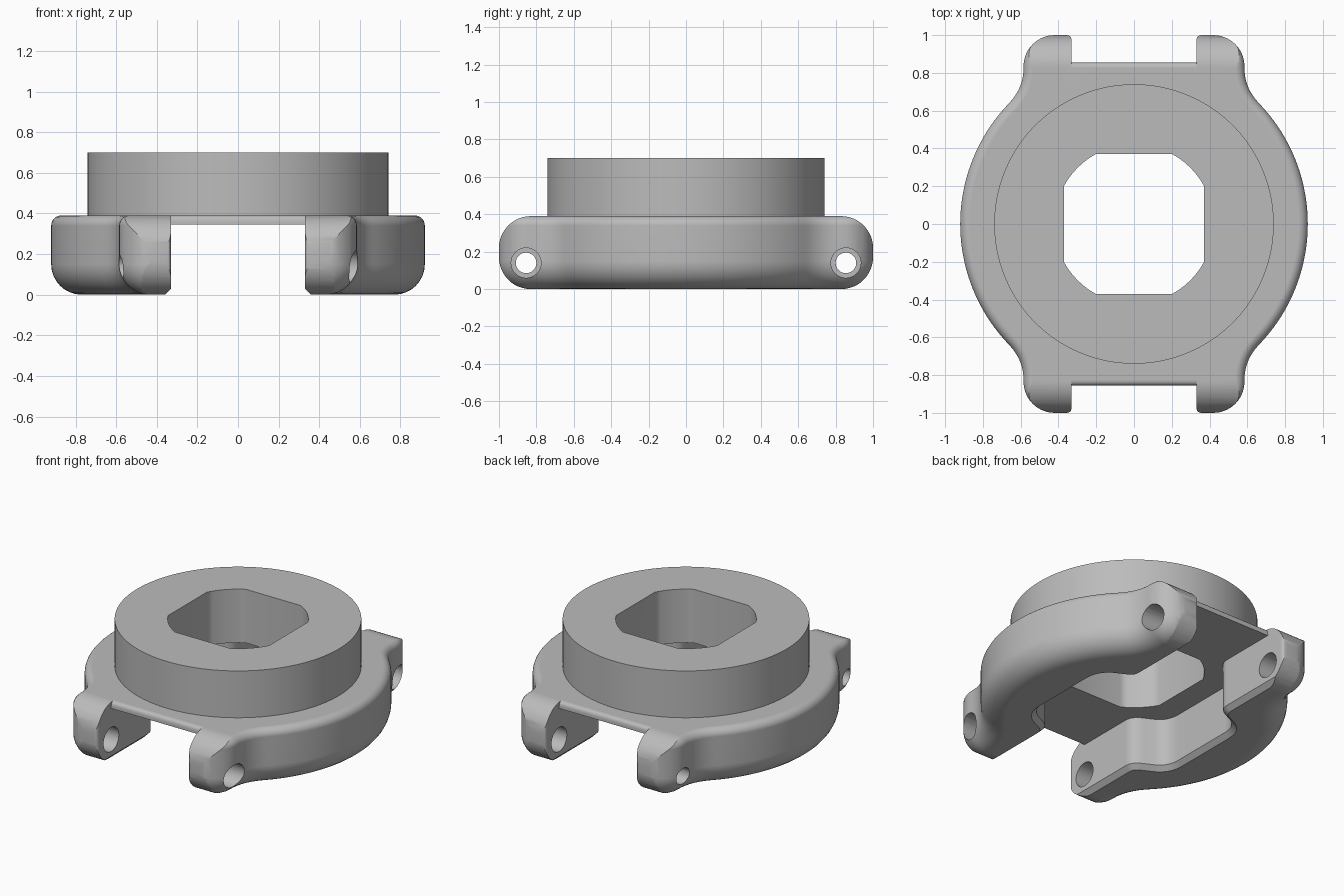
import bpy, bmesh
from math import sin, cos, pi, radians
from mathutils import Vector, Matrix

cube = bpy.data.objects.get("Cube")
if cube:
    bpy.data.objects.remove(cube, do_unlink=True)

grey = bpy.data.materials.new("plain grey")
grey.use_nodes = True
grey.diffuse_color = (0.5, 0.5, 0.5, 1)
grey.node_tree.nodes["Principled BSDF"].inputs["Base Color"].default_value = (0.5, 0.5, 0.5, 1)


def arc(cx, cy, r, a0, a1, n):
    """Points along an arc, angles in degrees."""
    angles = [radians(a0 + (a1 - a0) * i / n) for i in range(n + 1)]
    return [Vector((cx + r * cos(a), cy + r * sin(a))) for a in angles]


def bezier(a, b, c, n):
    """Points along a quadratic curve, used for fillets."""
    a, b, c = Vector(a), Vector(b), Vector(c)
    return [a * (1 - t) ** 2 + b * 2 * t * (1 - t) + c * t * t
            for t in (i / n for i in range(n + 1))]


def four_way(quarter):
    """Mirror a quarter outline (from +x axis round to +y axis) into a loop."""
    half = quarter + [Vector((-p.x, p.y)) for p in reversed(quarter)]
    loop = []
    for p in half + [-p for p in half]:
        if not loop or (p - loop[-1]).length > 1e-4:
            loop.append(p)
    if (loop[0] - loop[-1]).length < 1e-4:
        loop.pop()
    return loop


def inset(loop, d):
    """Offset a counter-clockwise loop inwards by d."""
    out = []
    for i, p in enumerate(loop):
        a = (p - loop[i - 1]).normalized()
        b = (loop[(i + 1) % len(loop)] - p).normalized()
        na, nb = Vector((-a.y, a.x)), Vector((-b.y, b.x))
        out.append(p + (na + nb) * (d / (1 + na.dot(nb))))
    return out


def loft(name, loop, layers, turn=None):
    """Stack inset copies of a loop; layers are (height, inset) pairs."""
    bm = bmesh.new()
    rings = [[bm.verts.new((p.x, p.y, z)) for p in inset(loop, d)] for z, d in layers]
    n = len(loop)
    for low, high in zip(rings, rings[1:]):
        for i in range(n):
            j = (i + 1) % n
            bm.faces.new((low[i], low[j], high[j], high[i]))
    bm.faces.new(rings[0][::-1])
    bm.faces.new(rings[-1])
    if turn:
        bm.transform(turn)
    bmesh.ops.recalc_face_normals(bm, faces=bm.faces)
    mesh = bpy.data.meshes.new(name)
    bm.to_mesh(mesh)
    bm.free()
    obj = bpy.data.objects.new(name, mesh)
    bpy.context.collection.objects.link(obj)
    obj.data.materials.append(grey)
    return obj


def boolean(obj, cutter, operation="DIFFERENCE", keep=False):
    mod = obj.modifiers.new("cut", "BOOLEAN")
    mod.operation, mod.object, mod.solver = operation, cutter, "EXACT"
    cutter.hide_render = True
    bpy.context.view_layer.objects.active = obj
    bpy.ops.object.modifier_apply(modifier=mod.name)
    if not keep:
        bpy.data.objects.remove(cutter, do_unlink=True)


def finish(obj):
    bpy.ops.object.select_all(action="DESELECT")
    obj.select_set(True)
    bpy.context.view_layer.objects.active = obj
    bpy.ops.object.shade_smooth_by_angle(angle=radians(32))
    mod = obj.modifiers.new("even shading", "WEIGHTED_NORMAL")
    mod.keep_sharp = True


# Turns an outline's (x, y, z) into (y, z, x), so it is extruded along x
ALONG_X = Matrix(((0, 0, 1, 0), (1, 0, 0, 0), (0, 1, 0, 0), (0, 0, 0, 1)))
HEIGHT, CEILING, SLOT = 0.39, 0.345, 0.33

# Body: round case with four lugs, softly rounded below and lightly above
neck = Vector((0.92 * cos(radians(44)), 0.92 * sin(radians(44))))
outline = four_way(arc(0, 0, 0.92, 0, 44, 22)
                   + bezier(neck, (0.585, 0.719), (0.585, 0.825), 8)
                   + arc(0.42, 0.835, 0.165, 0, 90, 10))
steps = [i / 8 * pi / 2 for i in range(9)]
layers = [(0.15 * (1 - cos(a)), 0.15 * (1 - sin(a))) for a in steps]
layers += [(HEIGHT - 0.05 * (1 - sin(a)), 0.05 * (1 - cos(a))) for a in steps]
body = loft("case_body", outline, layers)

# Round the lug ends seen from the side
mid = HEIGHT / 2
side = four_way([Vector((1, 0))] + arc(0.83, mid - 0.17, 0.17, 0, 90, 12))
side = [p + Vector((0, mid)) for p in side]
boolean(body, loft("side_trim", side, [(-1.1, 0), (1.1, 0)], ALONG_X), "INTERSECT")

# Underside channel, widened in the middle, with softened lower rims
channel = four_way([Vector((0.53, 0))]
                   + bezier((0.53, 0.22), (0.53, 0.31), (0.46, 0.35), 5)
                   + bezier((0.40, 0.38), (SLOT, 0.41), (SLOT, 0.47), 5)
                   + bezier((SLOT, 0.97), (SLOT, 1.0), (0.36, 1.0), 5)
                   + [Vector((0.36, 1.1))])
rim = [(0.03 * (1 - cos(a)), -0.03 * (1 - cos(pi / 2 - a))) for a in steps]
rim = [(0.03 * sin(a), -0.03 * (1 - cos(pi / 2 - a))) for a in steps]
boolean(body, loft("channel_cut", channel, [(-0.1, -0.03)] + rim + [(CEILING, 0)]))

# Gaps between the lugs, leaving a rounded lip on the top plate
for s in (1, -1):
    lip = [Vector((0.855, 0.2)), Vector((1.1, 0.2)), Vector((1.1, 0.5)), Vector((0.825, 0.5))]
    lip += bezier((0.825, HEIGHT), (0.855, HEIGHT), (0.855, 0.36), 5)
    lip = [Vector((p.x * s, p.y)) for p in lip][::s]
    boolean(body, loft("lug_gap_cut", lip, [(-SLOT, 0), (SLOT, 0)], ALONG_X))

# Pin holes: wide through one side, counterbored from inside on the other
for y in (0.855, -0.855):
    for r, x0, x1 in ((0.08, 0.2, 0.9), (0.08, -0.47, -0.2), (0.055, -0.9, -0.4)):
        circle = arc(y, 0.14, r, 0, 360, 32)[:-1]
        boolean(body, loft("pin_hole_cut", circle, [(x0, 0), (x1, 0)], ALONG_X))

# Raised ring on top
ring = loft("raised_ring", arc(0, 0, 0.74, 0, 360, 128)[:-1], [(HEIGHT, 0), (0.7, 0)])

# Central opening: a square with its corners trimmed by a circle
opening = four_way([Vector((0.37, 0))] + arc(0, 0, 0.422, 28.7, 61.3, 6) + [Vector((0, 0.37))])
cutter = loft("opening_cut", opening, [(0.1, 0), (0.9, 0)])
boolean(body, cutter, keep=True)
boolean(ring, cutter)

finish(body)
finish(ring)
